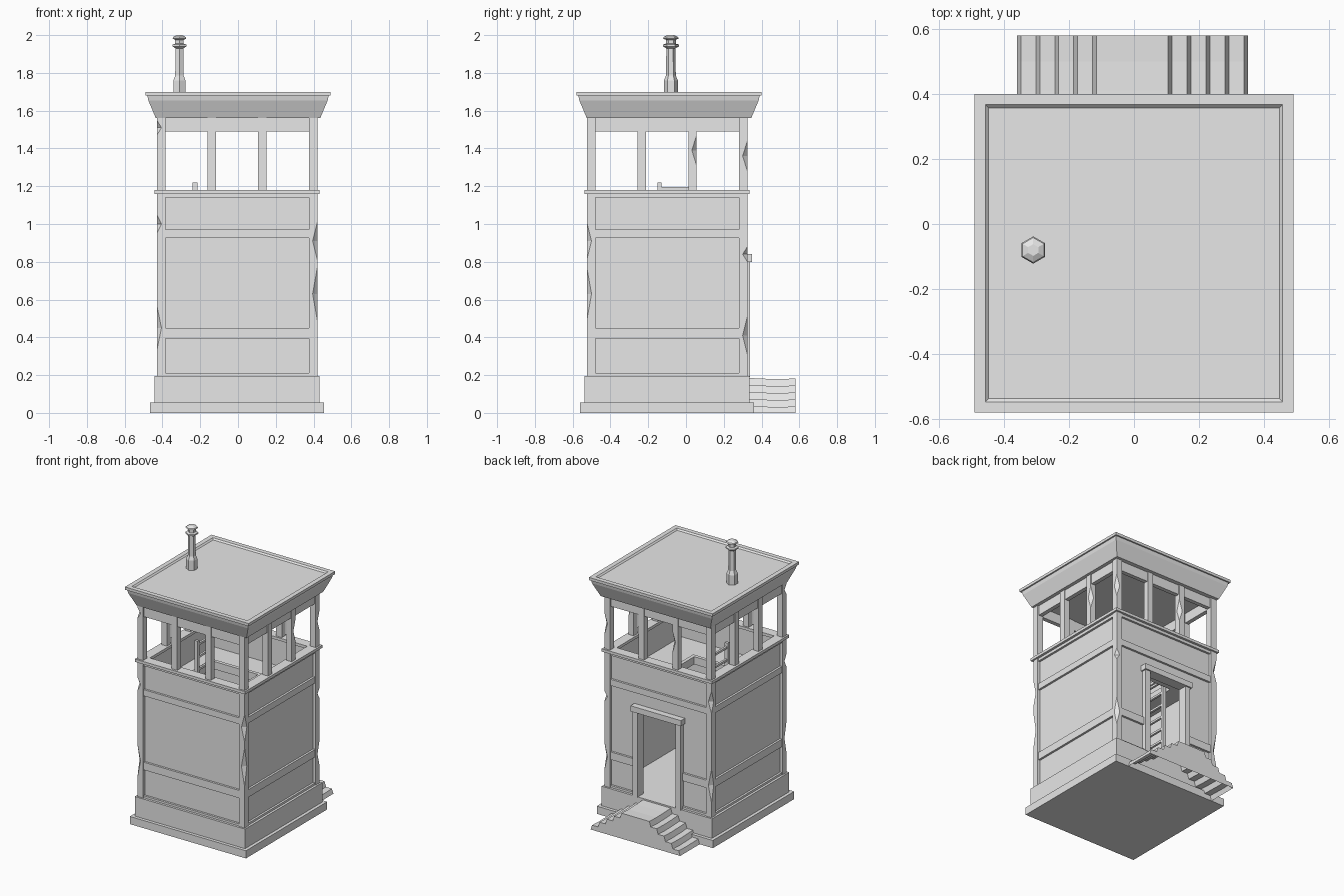
import bpy, bmesh, math
from mathutils import Matrix, Vector

cube = bpy.data.objects.get("Cube")
if cube:
    bpy.data.objects.remove(cube, do_unlink=True)

grey = bpy.data.materials.new("plain_grey")
grey.use_nodes = True
grey.diffuse_color = (0.8, 0.8, 0.8, 1)
grey.node_tree.nodes["Principled BSDF"].inputs["Base Color"].default_value = (0.8, 0.8, 0.8, 1)

CENTRE = Vector((-0.005, -0.1, 0))
SIDES = ["front", "right", "back", "left"]


def finish(name, bm):
    bmesh.ops.recalc_face_normals(bm, faces=bm.faces)
    mesh = bpy.data.meshes.new(name)
    bm.to_mesh(mesh)
    bm.free()
    mesh.materials.append(grey)
    obj = bpy.data.objects.new(name, mesh)
    bpy.context.collection.objects.link(obj)
    return obj


def add_box(bm, x, y, z):
    """Box from three (low, high) spans."""
    size = Matrix.Diagonal((x[1] - x[0], y[1] - y[0], z[1] - z[0], 1))
    mid = Matrix.Translation([(s[0] + s[1]) / 2 for s in (x, y, z)])
    return bmesh.ops.create_cube(bm, size=1, matrix=mid @ size)["verts"]


def boxes(name, spans):
    bm = bmesh.new()
    for x, y, z in spans:
        add_box(bm, x, y, z)
    return finish(name, bm)


def side_boxes(name, k, spans):
    """Boxes on side k: span along the wall, span outward, span in height."""
    bm = bmesh.new()
    for u, d, z in spans:
        add_box(bm, u, (-d[1], -d[0]), z)
    turn = Matrix.Translation(CENTRE) @ Matrix.Rotation(k * math.pi / 2, 4, "Z")
    bmesh.ops.transform(bm, matrix=turn, verts=bm.verts)
    return finish(f"{SIDES[k]}_{name}", bm)


def tower(name, sides, profile, centre, turn):
    """Stack of polygon rings from (radius, height) points."""
    bm = bmesh.new()
    rings = []
    for r, z in profile:
        angles = [turn + i * math.tau / sides for i in range(sides)]
        rings.append([bm.verts.new((centre[0] + r * math.cos(a), centre[1] + r * math.sin(a), z))
                      for a in angles])
    for a, b in zip(rings, rings[1:]):
        for i in range(sides):
            j = (i + 1) % sides
            bm.faces.new((a[i], a[j], b[j], b[i]))
    bm.faces.new(rings[0])
    bm.faces.new(rings[-1])
    return finish(name, bm)


def square_tower(name, profile, centre):
    return tower(name, 4, [(h * math.sqrt(2), z) for h, z in profile], centre, math.pi / 4)


# Plinth, roof and chimney
square_tower("plinth", [(0.46, 0), (0.46, 0.055), (0.437, 0.055), (0.437, 0.195)], CENTRE)
square_tower("roof", [(0.435, 1.56), (0.475, 1.655), (0.48, 1.68), (0.49, 1.68),
                      (0.49, 1.7), (0.457, 1.7), (0.447, 1.69)], (0, -0.09))
tower("chimney", 6, [(0.037, 1.68), (0.037, 1.76), (0.026, 1.785), (0.024, 1.93), (0.042, 1.94),
                     (0.042, 1.95), (0.026, 1.955), (0.026, 1.975), (0.042, 1.982),
                     (0.038, 1.99), (0.018, 2.0)], (-0.31, -0.08), math.pi / 6)

# Walls, trim beams and window bars on each side
POST, OUT = 0.38, 0.425
BEAMS = [(0.195, 0.21), (0.395, 0.45), (0.925, 0.97), (1.14, 1.16)]
DOOR, DOOR_TOP = 0.15, 0.8
window_posts = {}
for k in range(4):
    wall = (POST, 0.405)
    if k == 2:
        side_boxes("wall", k, [((-0.405, -DOOR), wall, (0.195, 1.16)), ((DOOR, POST), wall, (0.195, 1.16)),
                               ((-DOOR, DOOR), wall, (DOOR_TOP, 1.16))])
    else:
        side_boxes("wall", k, [((-0.405, POST), wall, (0.195, 1.16))])
    trim = []
    for z in BEAMS:
        if k == 2 and z[1] < DOOR_TOP:
            trim += [((-POST, -0.19), (0.39, 0.42), z), ((0.19, POST), (0.39, 0.42), z)]
        else:
            trim.append(((-POST, POST), (0.39, 0.42), z))
    side_boxes("trim", k, trim)
    side_boxes("sill", k, [((-0.437, 0.367), (0.367, 0.437), (1.16, 1.18))])
    side_boxes("header", k, [((-POST, POST), (0.385, 0.415), (1.49, 1.56))])
    window_posts[k] = side_boxes("window_posts", k, [((c - 0.022, c + 0.022), (POST, 0.422), (1.18, 1.56))
                                                     for c in (-0.134, 0.134)])

# Corner posts with chipped edges
posts = boxes("corner_posts", [(sorted((CENTRE.x + sx * POST, CENTRE.x + sx * OUT)),
                                sorted((CENTRE.y + sy * POST, CENTRE.y + sy * OUT)), (0.195, 1.56))
                               for sx in (-1, 1) for sy in (-1, 1)])


def chip(target, chips):
    """Cut a tall diamond notch at each (x, y, z, half height)."""
    bm = bmesh.new()
    for x, y, z, h in chips:
        place = Matrix.Translation((x, y, z)) @ Matrix.Diagonal((0.025, 0.025, h, 1))
        for flip in (1, -1):
            bmesh.ops.create_cone(bm, segments=4, radius1=1, radius2=0, depth=1, cap_ends=False,
                                  matrix=place @ Matrix.Diagonal((1, 1, flip, 1)) @ Matrix.Translation((0, 0, 0.5)))
    bmesh.ops.remove_doubles(bm, verts=bm.verts, dist=0.0005)
    cutter = finish(target.name + "_cutter", bm)
    cutter.hide_render = True
    cutter.hide_set(True)
    cutter.display_type = "WIRE"
    cut = target.modifiers.new("chips", "BOOLEAN")
    cut.operation = "DIFFERENCE"
    cut.solver = "EXACT"
    cut.object = cutter


corner_chips = [(-1, -1, 0.45, 0.12), (-1, -1, 1.0, 0.05), (-1, -1, 1.51, 0.04), (1, -1, 0.91, 0.1),
                (1, -1, 0.63, 0.14), (1, 1, 0.41, 0.1), (1, 1, 0.84, 0.04), (1, 1, 1.36, 0.08),
                (-1, 1, 1.02, 0.08), (-1, 1, 0.42, 0.12)]
chip(posts, [(CENTRE.x + sx * OUT, CENTRE.y + sy * OUT, z, h) for sx, sy, z, h in corner_chips])
chip(window_posts[1], [(CENTRE.x + 0.422, CENTRE.y + 0.156, 1.39, 0.08)])
chip(window_posts[2], [(CENTRE.x - 0.112, CENTRE.y + 0.422, 1.37, 0.08)])

# Door frame
side_boxes("door_frame", 2, [((-0.19, -DOOR), (0.375, 0.44), (0.19, DOOR_TOP)),
                             ((DOOR, 0.19), (0.375, 0.44), (0.19, DOOR_TOP)),
                             ((-0.2, 0.2), (0.375, 0.45), (DOOR_TOP, 0.84))])

# Upper floor around a hatch, with a raised rim
hx, hy, fz = (-0.25, 0.11), (-0.25, 0.07), (0.93, 0.97)
x0, x1, y0, y1 = CENTRE.x - POST, CENTRE.x + POST, CENTRE.y - POST, CENTRE.y + POST
boxes("upper_floor", [((x0, hx[0]), (y0, y1), fz), ((hx[1], x1), (y0, y1), fz),
                      (hx, (y0, hy[0]), fz), (hx, (hy[1], y1), fz)])
rim, rz = 0.025, (0.93, 0.985)
boxes("hatch_rim", [((hx[0] - rim, hx[0]), (hy[0] - rim, hy[1] + rim), rz),
                    ((hx[1], hx[1] + rim), (hy[0] - rim, hy[1] + rim), rz),
                    (hx, (hy[0] - rim, hy[0]), rz), (hx, (hy[1], hy[1] + rim), rz)])

# Ladder
rungs = [((-0.235, -0.22), (-0.14, 0.03), (0.28 + i * 0.09, 0.295 + i * 0.09)) for i in range(11)]
rails = [((-0.24, -0.215), (y - 0.01, y + 0.01), (0.19, 1.22)) for y in (-0.14, 0.03)]
boxes("ladder", rungs + rails)

# Double-sided back steps, with leaning risers, worn treads and an open underside
bm = bmesh.new()
STEPS, RISE, TREAD = 5, 0.037, 0.06
half = [(0.355, 0.0)]
for i in range(STEPS):
    x = 0.343 - i * TREAD * 0.97
    half.append((x, (i + 1) * RISE))
    if i < STEPS - 1:
        half.append((x - TREAD * 0.97 + 0.012, (i + 1) * RISE))
rows = []
for y, sag in ((0.33, 0), (0.41, 0.004), (0.5, 0.006), (0.58, 0.003)):
    outline = half + [(-x, z) for x, z in reversed(half)]
    rows.append([bm.verts.new((x - 0.005, y, max(0, z - sag))) for x, z in outline])
for a, b in zip(rows, rows[1:]):
    for i in range(len(a) - 1):
        bm.faces.new((a[i], a[i + 1], b[i + 1], b[i]))
bm.faces.new(rows[0])
bm.faces.new(rows[-1])
finish("back_steps", bm)
